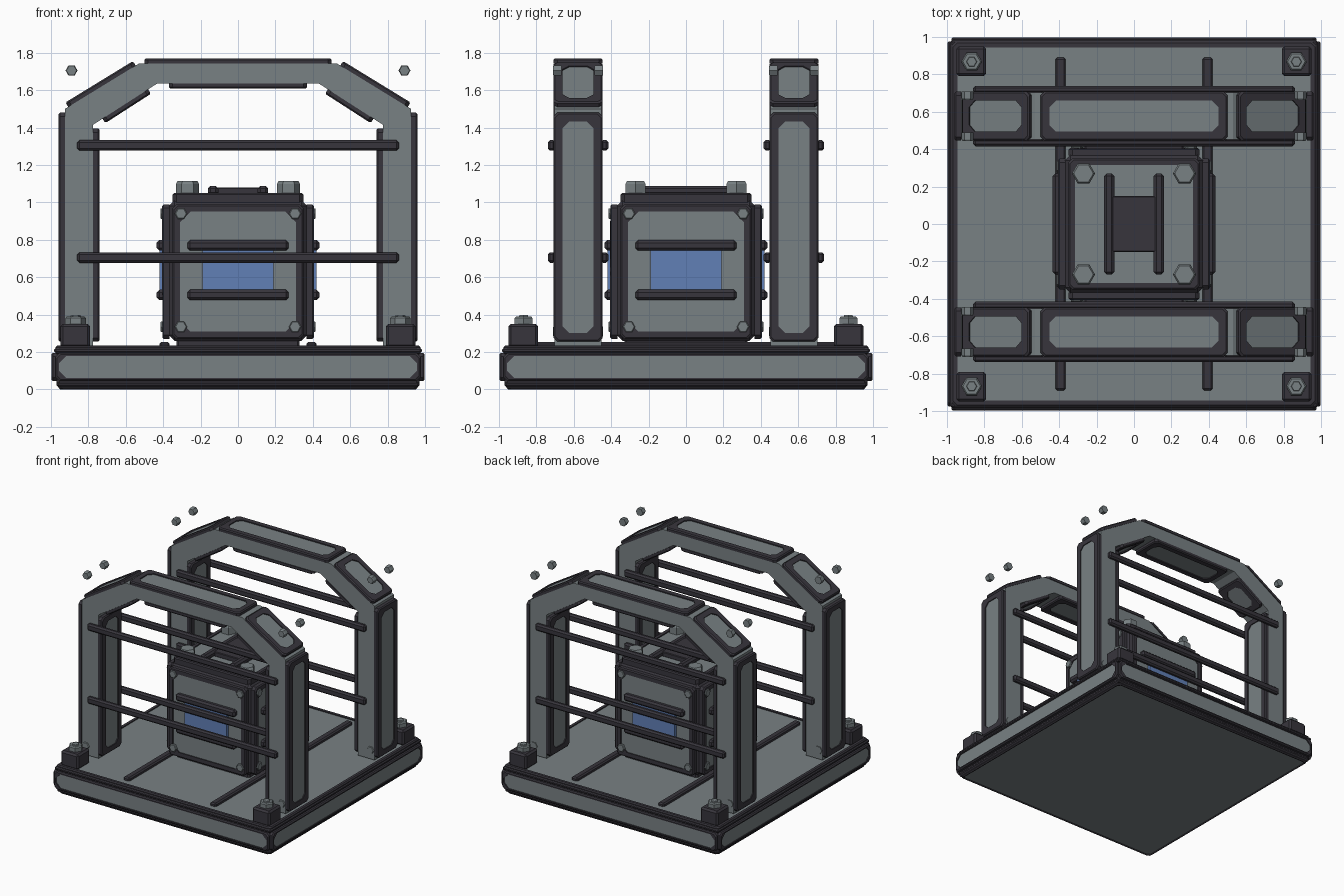
import bpy, bmesh, math
from mathutils import Matrix, Vector

if "Cube" in bpy.data.objects:
    bpy.data.objects.remove(bpy.data.objects["Cube"])


def material(name, rgb):
    m = bpy.data.materials.new(name)
    m.diffuse_color = (*rgb, 1)
    m.use_nodes = True
    m.node_tree.nodes["Principled BSDF"].inputs["Base Color"].default_value = m.diffuse_color
    return m


GREY = material("steel_grey", (0.19, 0.22, 0.23))
DARK = material("dark_trim", (0.039, 0.036, 0.046))
BLUE = material("window_blue", (0.12, 0.215, 0.47))
X, Y, Z = Vector((1, 0, 0)), Vector((0, 1, 0)), Vector((0, 0, 1))


def frame(origin, u, v):
    """Local frame with the third axis pointing out of the surface."""
    u, v = u.normalized(), v.normalized()
    m = Matrix((u, v, u.cross(v))).transposed().to_4x4()
    m.translation = origin
    return m


def loft(name, rings, matrix, mats, bevel=0):
    """Skin rings of (points, height); the last cap takes the last material."""
    bm = bmesh.new()
    loops = [[bm.verts.new((p[0], p[1], h)) for p in pts] for pts, h in rings]
    n = len(loops[0])
    for a, b in zip(loops, loops[1:]):
        for i in range(n):
            j = (i + 1) % n
            bm.faces.new((a[i], a[j], b[j], b[i]))
    bm.faces.new(loops[0][::-1])
    bm.faces.new(loops[-1]).material_index = len(mats) - 1
    bmesh.ops.recalc_face_normals(bm, faces=bm.faces[:])
    mesh = bpy.data.meshes.new(name)
    bm.to_mesh(mesh)
    bm.free()
    for m in mats:
        mesh.materials.append(m)
    ob = bpy.data.objects.new(name, mesh)
    ob.matrix_world = matrix
    bpy.context.collection.objects.link(ob)
    if bevel:
        mod = ob.modifiers.new("chamfer", 'BEVEL')
        mod.width, mod.segments = bevel, 1
    return ob


def octagon(w, h, c):
    a, b = w / 2, h / 2
    return [(a - c, -b), (a, c - b), (a, b - c), (a - c, b),
            (c - a, b), (-a, b - c), (-a, c - b), (c - a, -b)]


def framed_panel(name, w, h, depth, rim, chamfer, matrix):
    """Dark raised rim around a recessed grey plate with cut corners."""
    outer = octagon(w, h, 0.02)
    lip = octagon(w - 0.016, h - 0.016, 0.02)
    inner = octagon(w - 2 * rim, h - 2 * rim, chamfer)
    loft(name, [(outer, 0), (outer, depth - 0.008), (lip, depth),
                (inner, depth), (inner, depth - 0.008)], matrix, [DARK, GREY])


def box(name, center, size, mat, bevel=0.012, turn=Matrix()):
    a, b, c = (s / 2 for s in size)
    pts = [(-a, -b), (a, -b), (a, b), (-a, b)]
    return loft(name, [(pts, -c), (pts, c)],
                turn @ Matrix.Translation(center), [mat], bevel)


def hexagon(r):
    return [(r * math.cos(i * math.pi / 3), r * math.sin(i * math.pi / 3)) for i in range(6)]


def bolt(name, r, h, matrix):
    loft(name, [(hexagon(r), 0), (hexagon(r), h * 0.8), (hexagon(r * 0.85), h)], matrix, [GREY])


SIGNS = (-1, 1)
CORNERS = [(sx, sy) for sx in SIGNS for sy in SIGNS]

# Square base with framed panels on every face
box("base_core", (0, 0, 0.115), (1.94, 1.94, 0.19), DARK, 0.015)
box("base_upper_edge", (0, 0, 0.208), (1.965, 1.965, 0.03), DARK, 0.01)
box("base_lower_edge", (0, 0, 0.028), (1.94, 1.94, 0.03), DARK, 0.01)
framed_panel("base_top", 1.95, 1.95, 0.02, 0.03, 0.02, frame(Vector((0, 0, 0.215)), X, Y))
framed_panel("base_bottom", 1.92, 1.92, 0.02, 0.015, 0.02, frame(Vector((0, 0, 0.02)), X, -Y))

# Parts repeated on the four sides of the base and the central unit
box("unit_body", (0, 0, 0.635), (0.74, 0.74, 0.75), DARK, 0.03)
box("unit_pedestal", (0, 0, 0.24), (0.66, 0.66, 0.06), DARK)
for k in range(4):
    turn = Matrix.Rotation(k * math.pi / 2, 4, 'Z')
    framed_panel("base_side", 1.95, 0.15, 0.03, 0.017, 0.04,
                 turn @ frame(Vector((0, -0.968, 0.12)), X, Z))
    framed_panel("unit_side", 0.70, 0.72, 0.04, 0.04, 0.055,
                 turn @ frame(Vector((0, -0.365, 0.63)), X, Z))
    box("unit_window", (0, -0.405, 0.64), (0.38, 0.03, 0.23), BLUE, 0, turn)
    for z in (0.505, 0.77):
        box("unit_handle", (0, -0.41, z), (0.54, 0.05, 0.056), DARK, 0.014, turn)
    for sx in SIGNS:
        for z in (0.335, 0.94):
            bolt("unit_side_bolt", 0.033, 0.02, turn @ frame(Vector((sx * 0.305, -0.395, z)), X, Z))

# Lid of the central unit
framed_panel("unit_lid", 0.70, 0.70, 0.05, 0.035, 0.05, frame(Vector((0, 0, 1.0)), X, Y))
box("lid_plate", (0, 0, 1.06), (0.29, 0.30, 0.04), DARK, 0.005)
for s in SIGNS:
    box("lid_handle", (s * 0.133, 0, 1.063), (0.056, 0.54, 0.05), DARK, 0.014)
for sx, sy in CORNERS:
    bolt("lid_bolt", 0.062, 0.08, frame(Vector((sx * 0.27, sy * 0.27, 1.035)), X, Y))

# Floor rails and corner blocks
for s in SIGNS:
    box("floor_rail", (s * 0.393, 0, 0.235), (0.056, 1.78, 0.036), DARK, 0.01)
for sx, sy in CORNERS:
    box("corner_block", (sx * 0.87, sy * 0.87, 0.287), (0.16, 0.16, 0.125), DARK, 0.014)
    at = Vector((sx * 0.868, sy * 0.868, 0.345))
    bolt("corner_bolt", 0.055, 0.045, frame(at, X, Y))
    bolt("corner_bolt_tip", 0.03, 0.052, frame(at, X, Y))

# Two arches with trim panels along the outer and inner edges
half_out = [(-0.925, 0.235), (-0.925, 1.5), (-0.53, 1.742)]
half_in = [(-0.775, 0.235), (-0.775, 1.415), (-0.43, 1.637)]


def mirrored(pts):
    return pts + [(-x, z) for x, z in reversed(pts)]


outer, inner = mirrored(half_out), mirrored(half_in)[::-1]
for s in SIGNS:
    yc = s * 0.577
    profile = outer + inner
    loft("arch", [(profile, 0), (profile, 0.25)],
         frame(Vector((0, yc + 0.125, 0)), X, Z), [GREY])
    for path, trims in ((outer, (0.04, 0.04, 0.06)), (inner, (0.04, 0.12, 0.12))):
        for i, (p, q) in enumerate(zip(path, path[1:])):
            a, b = Vector((p[0], yc, p[1])), Vector((q[0], yc, q[1]))
            length = (b - a).length - trims[min(i, 4 - i)]
            depth = 0.035 if i in (0, 4) else 0.028
            framed_panel("arch_trim", length, 0.262, depth, 0.048, 0.035,
                         frame((a + b) / 2, b - a, Y))
    # Dark edging on both flat faces, beside the trim
    for t in SIGNS:
        # Horizontal guard bars
        for z in (0.705, 1.305):
            box("guard_bar", (0, yc + t * 0.142, z), (1.72, 0.04, 0.056), DARK, 0.012)
        # Small fasteners beside the arch shoulders and feet
        for sx in SIGNS:
            for z in (0.31, 1.705):
                bolt("arch_fastener", 0.032, 0.045,
                     frame(Vector((sx * 0.89, yc + t * 0.11 + 0.022, z)), X, Z))
